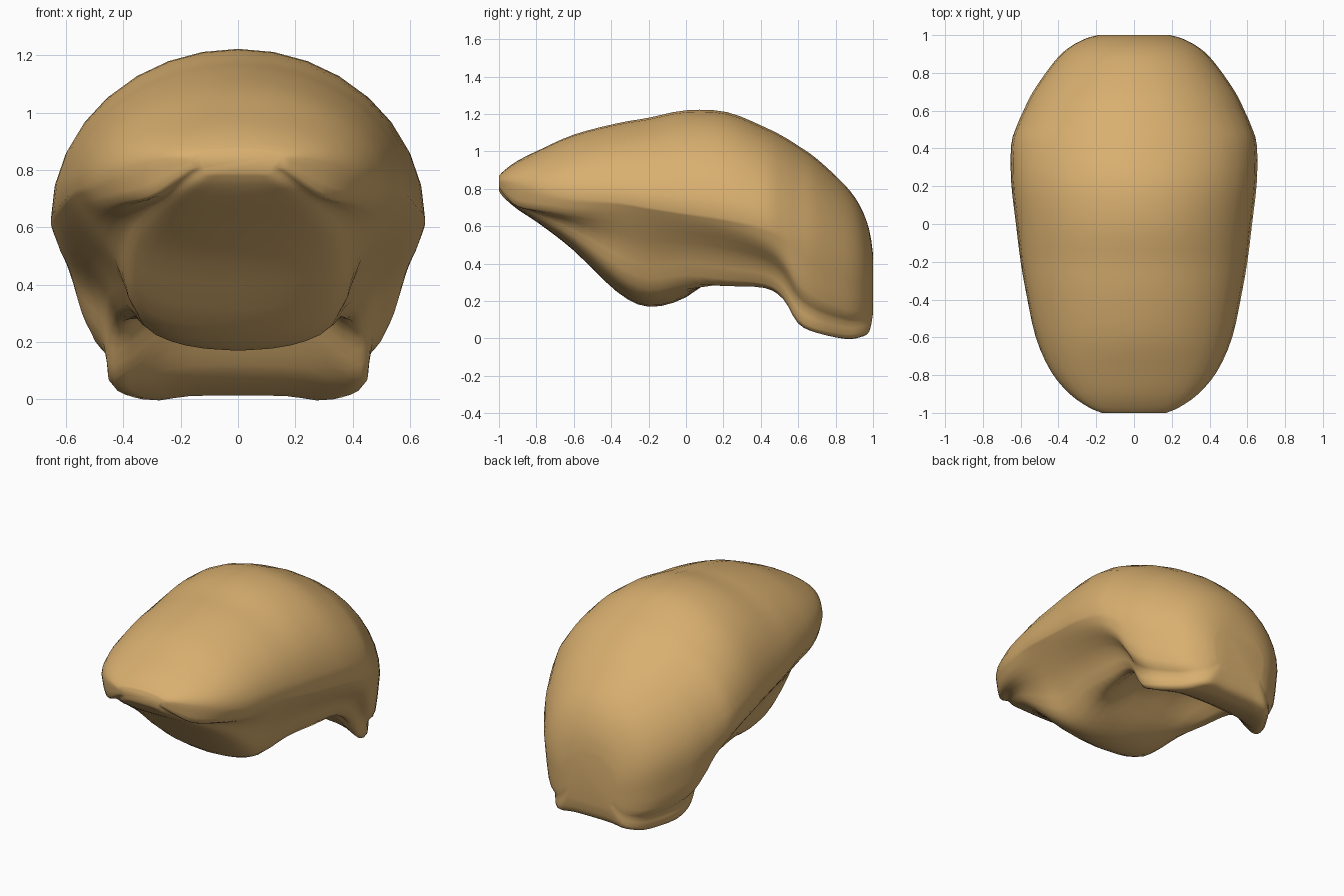
import bpy
import bmesh
import math
from mathutils import Vector

cube = bpy.data.objects.get("Cube")
if cube:
    bpy.data.objects.remove(cube, do_unlink=True)

# Single tan colour
tan = bpy.data.materials.new("warm_tan")
tan.use_nodes = True
colour = (0.69, 0.43, 0.16, 1)
tan.diffuse_color = colour
shader = tan.node_tree.nodes["Principled BSDF"]
shader.inputs["Base Color"].default_value = colour
shader.inputs["Roughness"].default_value = 0.8

# Cross-sections from front to back:
# y, top z, half width, widest z, crease z, rim x, rim z, bottom centre z
STATIONS = [
    (-1, .87, .17, .84, .81, .1, .79, .79),
    (-.97, .9, .24, .84, .77, .15, .75, .75),
    (-.9, .95, .34, .82, .71, .2, .7, .69),
    (-.78, 1.01, .44, .79, .69, .27, .63, .61),
    (-.6, 1.09, .52, .75, .67, .34, .52, .47),
    (-.37, 1.15, .57, .73, .66, .36, .34, .25),
    (-.2, 1.18, .6, .7, .64, .33, .26, .17),
    (0, 1.22, .625, .67, .61, .36, .29, .22),
    (.22, 1.21, .65, .64, .57, .38, .28, .38),
    (.42, 1.13, .65, .6, .5, .4, .27, .42),
    (.52, 1.08, .62, .56, .42, .42, .21, .36),
    (.6, 1.03, .585, .52, .3, .43, .08, .23),
    (.7, .96, .535, .48, .22, .42, .03, .08),
    (.85, .82, .43, .4, .16, .33, 0, .02),
    (.93, .71, .35, .36, .15, .28, .01, .02),
    (.98, .58, .26, .32, .16, .22, .04, .05),
    (1, .45, .19, .3, .2, .15, .14, .14),
]


def smooth_path(points, steps):
    """Points on a smooth curve through all the given points."""
    pts = [Vector(p) for p in points]
    result = []
    for i in range(len(pts) - 1):
        a, b = pts[i], pts[i + 1]
        before = pts[i - 1] if i else a
        after = pts[min(i + 2, len(pts) - 1)]
        for s in range(steps):
            t = s / steps
            tangent_a, tangent_b = (b - before) / 2, (after - a) / 2
            blend = t * t * (3 - 2 * t)
            result.append(a.lerp(b, blend)
                          + tangent_a * (t * (1 - t) ** 2)
                          - tangent_b * (t * t * (1 - t)))
    return result + [pts[-1]]


def half_section(top, width, wide_z, crease_z, rim_x, rim_z, centre_z):
    """Outline of the +x half, from the crown down to the underside."""
    arc = 8
    dome = []
    for i in range(arc):
        a = i / arc * math.pi / 2
        dome.append((width * math.sin(a), wide_z + (top - wide_z) * math.cos(a)))
    crease = (width * .93, crease_z)
    wall = (crease[0] * .47 + rim_x * .5, (crease_z + rim_z) / 2 + .01)
    inner = (rim_x * .55, rim_z + (centre_z - rim_z) * .8)
    lower = [(width, wide_z), crease, wall, (rim_x, rim_z), inner, (0, centre_z)]
    return dome + [tuple(p) for p in smooth_path(lower, 3)]


# Curved body lofted through the sections, mirrored left to right
bm = bmesh.new()
rings = []
for station in smooth_path(STATIONS, 3):
    half = half_section(*station[1:])
    outline = half + [(-x, z) for x, z in reversed(half[1:-1])]
    rings.append([bm.verts.new((x, station[0], z)) for x, z in outline])

for ring, following in zip(rings, rings[1:]):
    for i in range(len(ring)):
        j = (i + 1) % len(ring)
        bm.faces.new((ring[i], ring[j], following[j], following[i]))

# Close both ends
bm.faces.new(rings[0])
bm.faces.new(rings[-1])
bmesh.ops.recalc_face_normals(bm, faces=bm.faces)
for face in bm.faces:
    face.smooth = True

mesh = bpy.data.meshes.new("curved_shell")
bm.to_mesh(mesh)
bm.free()
mesh.materials.append(tan)
body = bpy.data.objects.new("curved_shell", mesh)
bpy.context.collection.objects.link(body)
